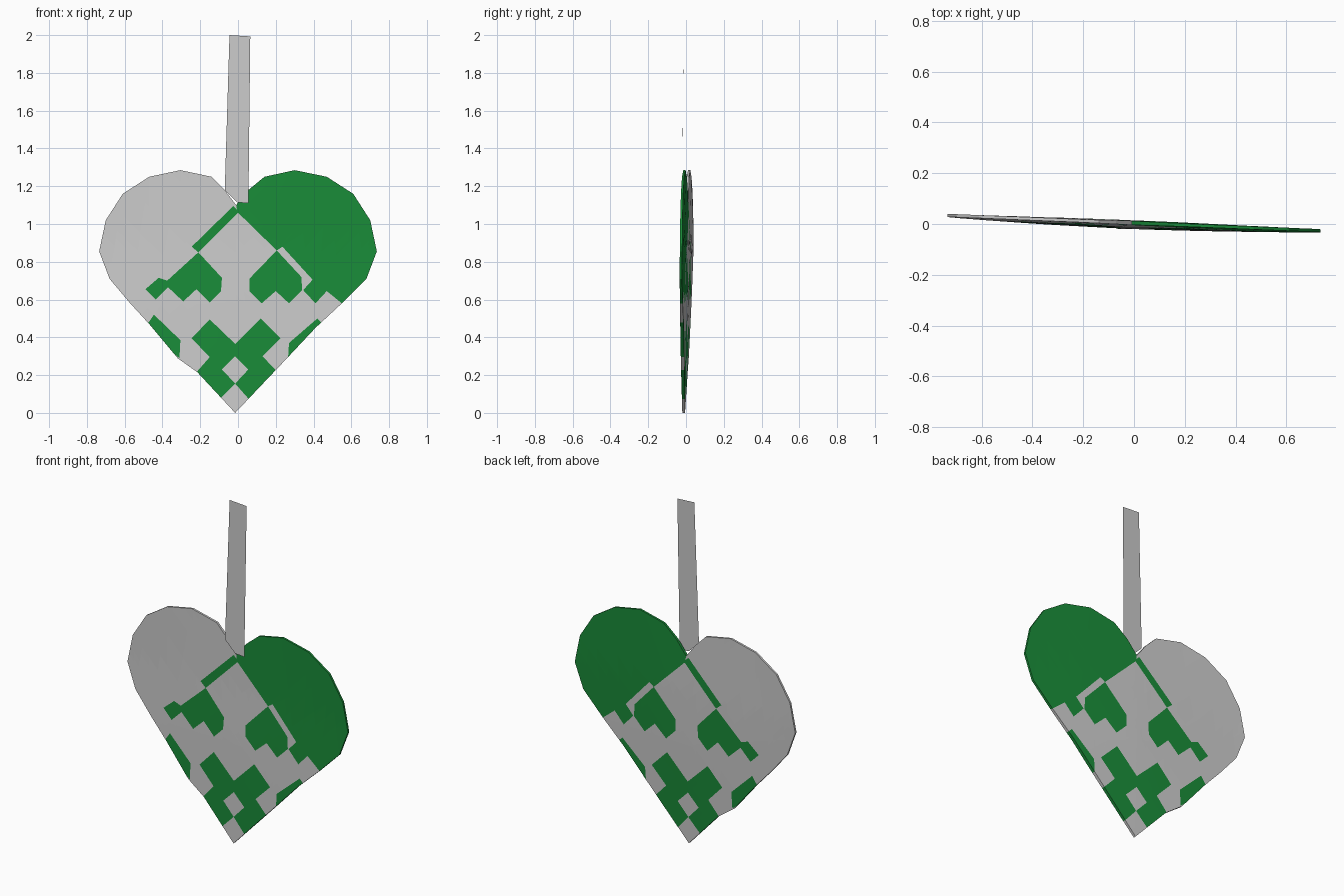
import bpy, bmesh, math
from mathutils import Vector

if "Cube" in bpy.data.objects:
    bpy.data.objects.remove(bpy.data.objects["Cube"])

# All profiles are (x, z) in hundredths of a unit, seen from the front
OUTLINE = [(-1.5, 0), (26, 29), (41, 45), (55, 58), (68, 71), (73.5, 85.5), (70, 102),
           (61, 116), (47, 125), (30, 128.5), (14, 125), (5.5, 118), (-1, 110),
           (-7, 118), (-14, 125), (-30.5, 128.5), (-47, 125), (-61, 116), (-70, 102),
           (-73.5, 85.5), (-68, 71), (-57.5, 58.5), (-47, 47), (-32, 29), (-21.5, 21.5)]

# Green areas of the weave
lobe = [(-1, 112), (-.5, 106.5), (20.5, 86), (23.5, 88), (39.5, 70.5), (34.5, 65),
        (41, 58), (47, 64.5), (55, 58), (100, 58), (100, 140), (-1, 140)]
strip = [(-2.5, 109.5), (.5, 106.5), (-21, 85), (-24.5, 88)]
heart_left = [(-21, 85), (-8.5, 71.5), (-9, 64.5), (-15, 58.5), (-22, 65.5), (-29, 59),
              (-37, 66.5), (-43.5, 60), (-49, 65.5), (-42, 71.5), (-37.5, 70)]
heart_right = [(20.5, 86), (33.5, 72), (34, 65), (27, 58), (20, 64.5), (12.5, 58),
               (6, 64.5), (6, 71)]
cross = [(-15, 49.5), (-1.5, 36.5), (12, 50), (22.5, 39.5), (13, 30), (20.5, 22),
         (20.5, 10), (6, 7), (-1.5, 15.5), (-9.5, 7.5), (-25, 15), (-22, 21.5),
         (-15, 29.5), (-24.5, 39.5)]
side_left = [(-44.5, 52), (-30.5, 38.5), (-31, 29), (-50, 44)]
side_right = [(42, 50), (45, 47), (26.5, 29), (27, 37)]
GREEN = [lobe, strip, heart_left, heart_right, cross, side_left, side_right]
HOLE = [(-1.5, 30), (5.5, 23), (-1.5, 15.5), (-8.5, 23)]


def edges_of(poly):
    return zip(poly, poly[1:] + poly[:1])


def inside(p, poly):
    hit = False
    for (ax, az), (bx, bz) in edges_of(poly):
        if (az > p.z) != (bz > p.z) and p.x < ax + (p.z - az) * (bx - ax) / (bz - az):
            hit = not hit
    return hit


def is_green(face):
    p = face.calc_center_median() * 100
    return any(inside(p, g) for g in GREEN) and not inside(p, HOLE)


def middle(x, z):
    # the heart leans slightly and turns about its vertical axis
    return -0.013 + 0.017 * min(z / 0.9, 1) - 0.041 * x


def half_gap(x, z):
    return 0.006 + 0.008 * max(0, 1 - math.hypot(x, z - 0.6) / 0.7)


def add_object(name, bm, mat=None):
    mesh = bpy.data.meshes.new(name)
    bm.to_mesh(mesh)
    bm.free()
    ob = bpy.data.objects.new(name, mesh)
    bpy.context.collection.objects.link(ob)
    if mat:
        mesh.materials.append(mat)
    return ob


def flat_sheet(poly, y=0.0):
    bm = bmesh.new()
    bm.faces.new([bm.verts.new((x / 100, y, z / 100)) for x, z in poly])
    return bm


def woven_paper(name, green, mat=None):
    bm = flat_sheet(OUTLINE)
    bmesh.ops.triangulate(bm, faces=bm.faces[:])
    # cut the sheet along every pattern edge
    for poly in GREEN + [HOLE]:
        for (ax, az), (bx, bz) in edges_of(poly):
            bmesh.ops.bisect_plane(bm, geom=bm.verts[:] + bm.edges[:] + bm.faces[:],
                                   dist=1e-5, plane_co=(ax / 100, 0, az / 100),
                                   plane_no=Vector((az - bz, 0, bx - ax)).normalized())
    rim = [e for e in bm.edges if e.is_boundary]
    bad = [f for f in bm.faces if is_green(f) != green]
    rim = [e for e in rim if e.link_faces[0] not in set(bad)]
    # back layer, then a wall joining the two layers along the outer rim
    faces = [f for f in bm.faces if f not in set(bad)]
    back = {v: bm.verts.new(v.co) for f in faces for v in f.verts}
    for f in faces:
        bm.faces.new([back[v] for v in reversed(f.verts)])
    for e in rim:
        a, b = e.verts
        bm.faces.new((a, b, back[b], back[a]))
    for v, w in back.items():
        x, z = v.co.x, v.co.z
        v.co.y = middle(x, z) - half_gap(x, z)
        w.co.y = middle(x, z) + half_gap(x, z)
    bmesh.ops.delete(bm, geom=bad, context='FACES')
    bmesh.ops.recalc_face_normals(bm, faces=bm.faces[:])
    return add_object(name, bm, mat)


green_mat = bpy.data.materials.new("green_paper")
green_mat.diffuse_color = (0.01, 0.26, 0.04, 1)
green_mat.use_nodes = True
green_mat.node_tree.nodes["Principled BSDF"].inputs["Base Color"].default_value = green_mat.diffuse_color

# Woven heart: one object per paper colour
woven_paper("grey_woven_paper", False)
woven_paper("green_woven_paper", True, green_mat)

# Hanging strap
strap = flat_sheet([(-4.5, 200), (-7, 118), (-.5, 111.5), (5.5, 111), (6.5, 199.3)], -0.013)
for v in strap.verts:
    if v.co.z < 1.3:
        v.co.y = -0.02
add_object("hanging_strap", strap)
